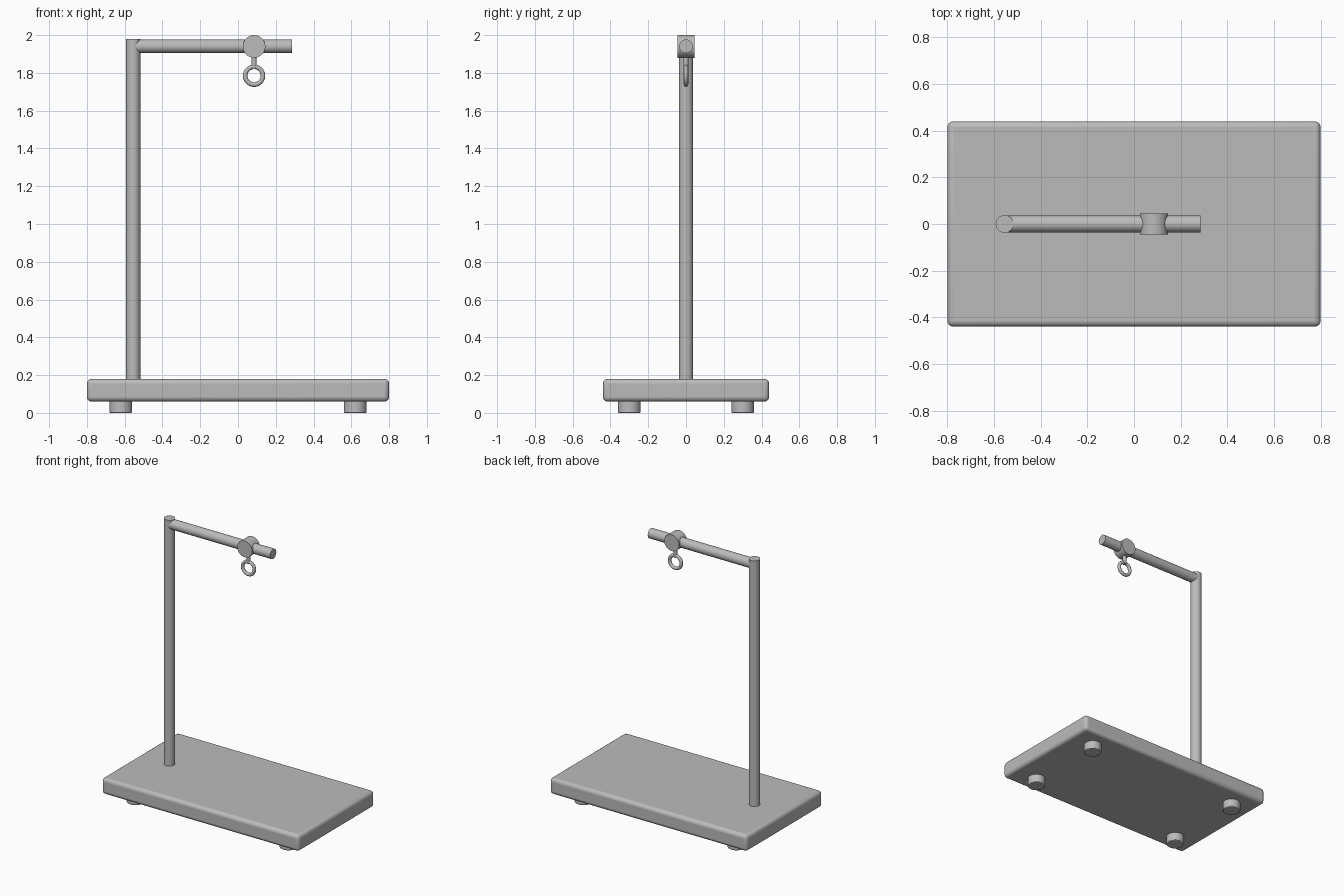
import bpy, math
from mathutils import Vector

if "Cube" in bpy.data.objects:
    bpy.data.objects.remove(bpy.data.objects["Cube"])

grey = bpy.data.materials.new("plain_grey")
grey.diffuse_color = (0.5, 0.5, 0.5, 1)
grey.use_nodes = True
grey.node_tree.nodes["Principled BSDF"].inputs["Base Color"].default_value = grey.diffuse_color


def finish(ob, name, bevel=0, segments=3):
    ob.name = name
    ob.data.materials.append(grey)
    if bevel:
        m = ob.modifiers.new("rounded_edges", 'BEVEL')
        m.width, m.segments = bevel, segments
        m.limit_method = 'ANGLE'
        m.angle_limit = math.radians(40)
    bpy.ops.object.shade_smooth_by_angle(angle=math.radians(35))
    return ob


def rod(name, a, b, r, bevel=0, sides=32):
    a, b = Vector(a), Vector(b)
    d = b - a
    bpy.ops.mesh.primitive_cylinder_add(
        vertices=sides, radius=r, depth=d.length, location=(a + b) / 2,
        rotation=d.to_track_quat('Z', 'Y').to_euler())
    return finish(bpy.context.object, name, bevel, 2)


# Base plate
bpy.ops.mesh.primitive_cube_add(size=1, location=(0, 0, 0.12))
base = bpy.context.object
base.scale = (1.6, 0.88, 0.12)
bpy.ops.object.transform_apply(location=False, rotation=False, scale=True)
finish(base, "base_plate", 0.025, 4)

# Feet
for sx, x in (("left", -0.62), ("right", 0.62)):
    for sy, y in (("front", -0.3), ("back", 0.3)):
        rod(f"foot_{sy}_{sx}", (x, y, 0), (x, y, 0.065), 0.06, 0.005)

# Upright and arm
rod("upright_pole", (-0.555, 0, 0.15), (-0.555, 0, 1.98), 0.038)
rod("arm", (-0.555, 0, 1.941), (0.285, 0, 1.941), 0.036)

# Sliding clamp, hanging stem and ring
rod("clamp", (0.085, 0.045, 1.94), (0.085, -0.045, 1.94), 0.06)
rod("hook_stem", (0.085, 0, 1.82), (0.085, 0, 1.9), 0.013, sides=24)
bpy.ops.mesh.primitive_torus_add(
    location=(0.085, 0, 1.785), rotation=(math.pi / 2, 0, 0),
    major_radius=0.047, minor_radius=0.012, major_segments=40, minor_segments=16)
finish(bpy.context.object, "hook_ring")
